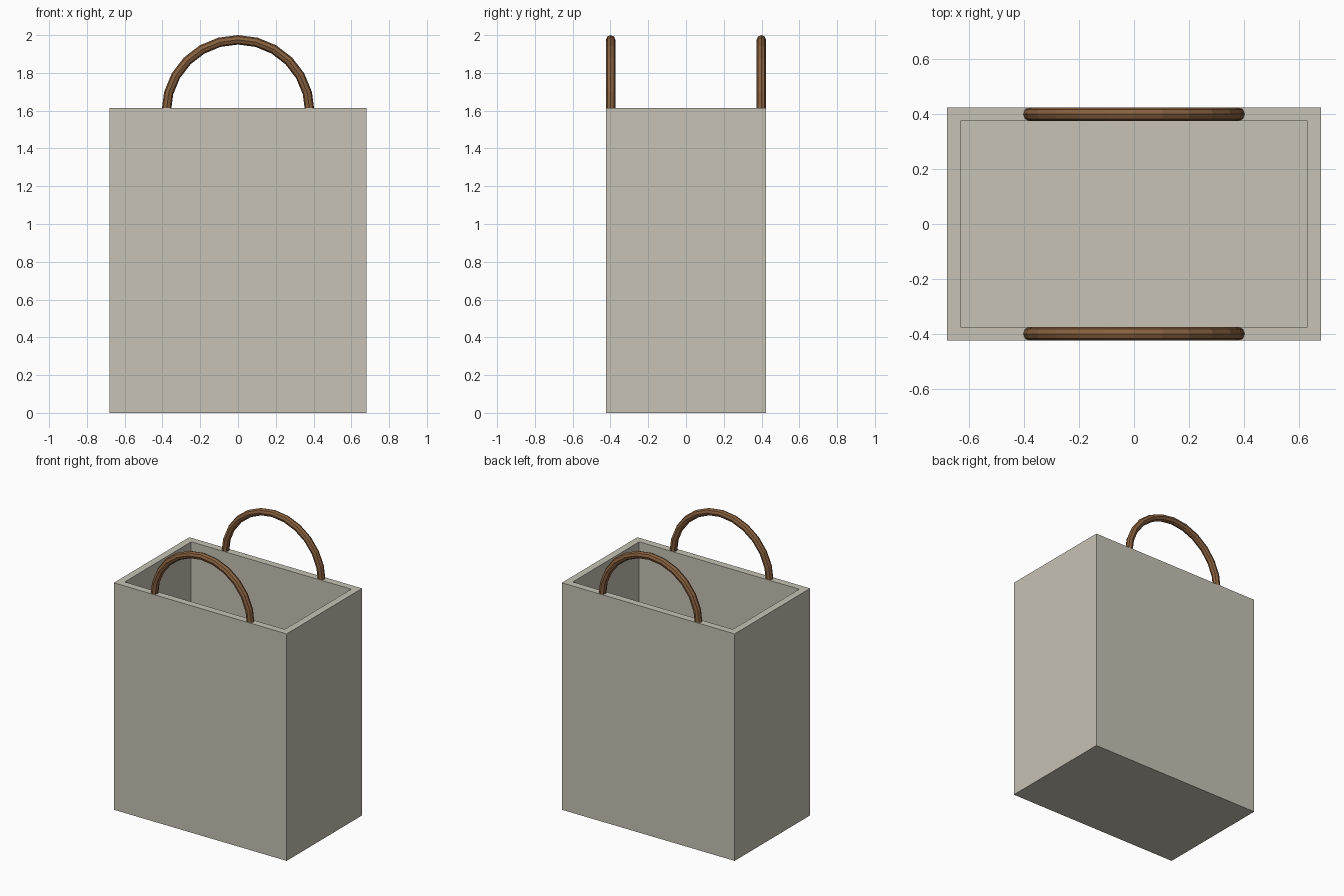
import bpy, bmesh
from math import cos, sin, pi

if "Cube" in bpy.data.objects:
    bpy.data.objects.remove(bpy.data.objects["Cube"])

W, D, H, T = 0.68, 0.424, 1.615, 0.05   # half width, half depth, height, wall


def make_object(name, bm, mat):
    bmesh.ops.recalc_face_normals(bm, faces=bm.faces)
    me = bpy.data.meshes.new(name)
    bm.to_mesh(me)
    bm.free()
    me.materials.append(mat)
    ob = bpy.data.objects.new(name, me)
    bpy.context.collection.objects.link(ob)
    return ob


def material(name, rgb):
    m = bpy.data.materials.new(name)
    m.diffuse_color = (*rgb, 1)
    m.use_nodes = True
    m.node_tree.nodes["Principled BSDF"].inputs["Base Color"].default_value = m.diffuse_color
    return m


paper = material("paper", (0.57, 0.54, 0.46))
brown = material("brown", (0.25, 0.12, 0.05))

# Bag body: outer shell, rim, inner walls and inner floor as stacked rectangles
bm = bmesh.new()
loops = []
for hx, hy, z in [(W, D, 0), (W, D, H), (W - T, D - T, H), (W - T, D - T, T)]:
    loops.append([bm.verts.new((sx * hx, sy * hy, z))
                  for sx, sy in [(-1, -1), (1, -1), (1, 1), (-1, 1)]])
for a, b in zip(loops, loops[1:]):
    for i in range(4):
        j = (i + 1) % 4
        bm.faces.new((a[i], a[j], b[j], b[i]))
bm.faces.new(loops[0])
bm.faces.new(loops[-1])
make_object("bag_body", bm, paper)


# Handles: half rings whose ends sink into the rim
def handle(name, y, R=0.38, r=0.025, zc=1.595, segs=12, sides=8):
    bm = bmesh.new()
    rings = []
    for i in range(segs + 1):
        a = pi * i / segs
        ring = []
        for k in range(sides):
            t = 2 * pi * k / sides
            q = R + r * cos(t)
            ring.append(bm.verts.new((q * cos(a), y + r * sin(t), zc + q * sin(a))))
        rings.append(ring)
    for a, b in zip(rings, rings[1:]):
        for k in range(sides):
            n = (k + 1) % sides
            bm.faces.new((a[k], a[n], b[n], b[k]))
    bm.faces.new(rings[0])
    bm.faces.new(rings[-1])
    make_object(name, bm, brown)


handle("front_handle", -0.399)
handle("back_handle", 0.399)
